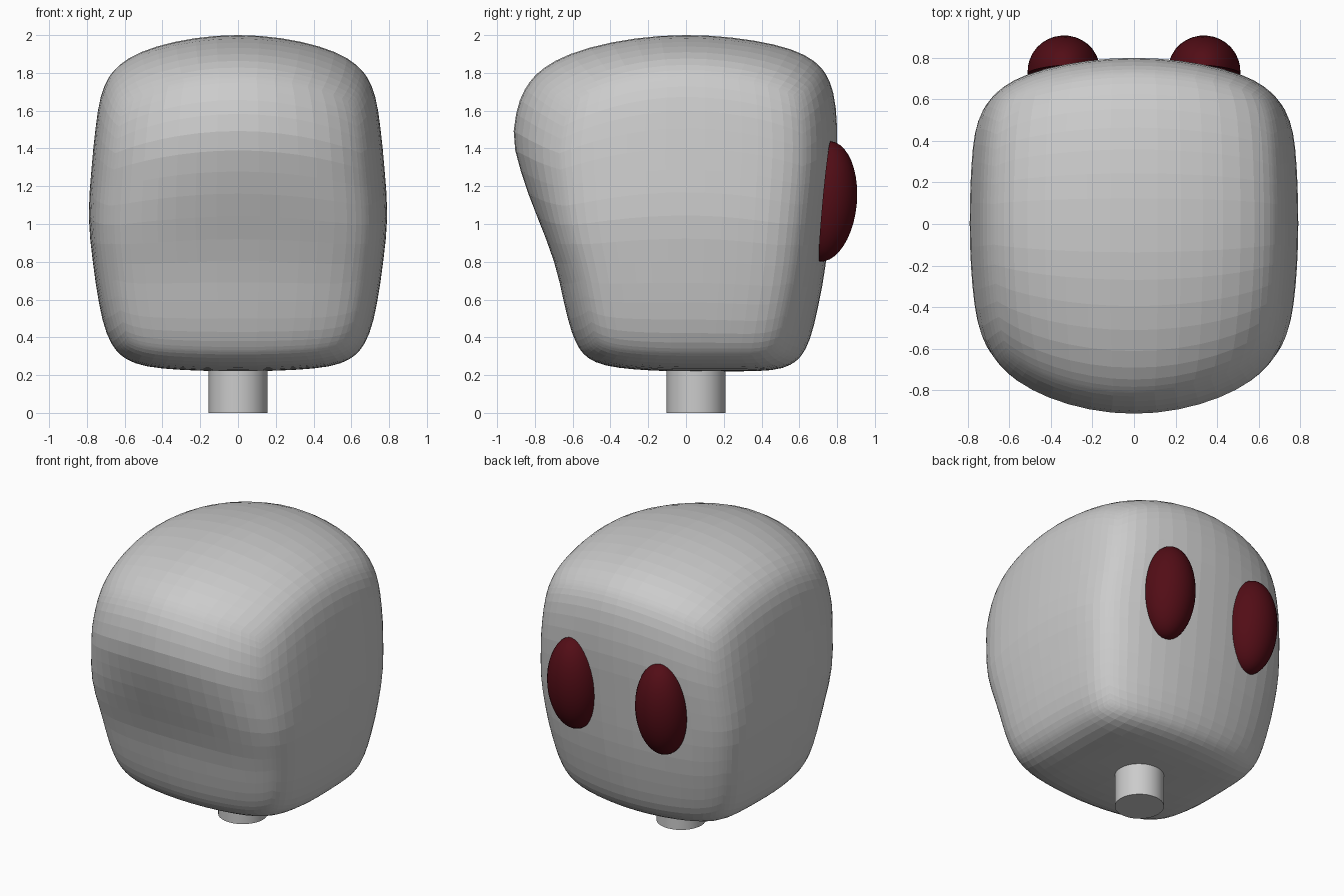
import bpy, bmesh, math
from mathutils import Matrix

if "Cube" in bpy.data.objects:
    bpy.data.objects.remove(bpy.data.objects["Cube"])


def curve(pts, z):
    # smooth interpolation through (height, value) points
    n = len(pts)
    z = min(max(z, pts[0][0]), pts[-1][0])
    i = next(k for k in range(n - 1) if z <= pts[k + 1][0] + 1e-9)

    def slope(k):
        a, b = pts[max(k - 1, 0)], pts[min(k + 1, n - 1)]
        return (b[1] - a[1]) / (b[0] - a[0])
    h = pts[i + 1][0] - pts[i][0]
    t = (z - pts[i][0]) / h
    return ((2*t**3 - 3*t**2 + 1) * pts[i][1] + (t**3 - 2*t**2 + t) * h * slope(i)
            + (3*t**2 - 2*t**3) * pts[i + 1][1] + (t**3 - t**2) * h * slope(i + 1))


WIDTH = [(.22, .68), (.5, .725), (.8, .765), (1.1, .79), (1.4, .775), (1.7, .75), (2, .73)]
FRONT = [(.22, .60), (.35, .61), (.6, .65), (.8, .69), (1.0, .75), (1.25, .835),
         (1.55, .91), (1.75, .905), (2, .87)]
BACK = [(.22, .64), (.5, .685), (.8, .735), (1.2, .775), (1.55, .80), (2, .79)]
BULGE = [(.22, .09), (.6, .09), (1.0, .11), (1.5, .21), (2, .23)]
POWER = 8


def shape(co):
    # rounded cube, then fitted to the profiles
    p = [math.sin(c * math.pi / 2) for c in co]
    norm = sum(abs(c) ** POWER for c in p) ** (1 / POWER)
    u, v, w = (c / norm for c in p)
    z = 1.11 + .89 * w
    x = u * curve(WIDTH, z) * (1 - (.08 if v < 0 else .05) * v * v)
    if v < 0:
        y = v * (curve(FRONT, z) - curve(BULGE, z) * u * u)
    else:
        y = v * (curve(BACK, z) - .15 * u * u)
    t = (w + 1) / 2
    z -= t * (.17 * u * u + (.19 if v < 0 else .14) * v * v)
    z += (1 - t) * (.04 * u * u + (.05 * v * v if v < 0 else 0))
    return x, y, z


def finish(bm, name):
    bmesh.ops.recalc_face_normals(bm, faces=bm.faces)
    me = bpy.data.meshes.new(name)
    bm.to_mesh(me)
    bm.free()
    ob = bpy.data.objects.new(name, me)
    bpy.context.collection.objects.link(ob)
    return ob


# head: gridded cube reshaped
bm = bmesh.new()
bmesh.ops.create_cube(bm, size=2)
bmesh.ops.subdivide_edges(bm, edges=bm.edges[:], cuts=19, use_grid_fill=True)
for vert in bm.verts:
    vert.co = shape(vert.co)
finish(bm, "head")

# neck peg
bpy.ops.mesh.primitive_cylinder_add(vertices=32, radius=.155, depth=.3, location=(0, .053, .15))
bpy.context.object.name = "neck_peg"
bpy.ops.object.shade_smooth_by_angle()

# eyes: tilted half ellipsoids on the back
red = bpy.data.materials.new("dark_red")
red.diffuse_color = (.085, .004, .008, 1)
red.use_nodes = True
red.node_tree.nodes["Principled BSDF"].inputs["Base Color"].default_value = red.diffuse_color
for side, label in ((-1, "left"), (1, "right")):
    bm = bmesh.new()
    bmesh.ops.create_uvsphere(bm, u_segments=32, v_segments=20, radius=1)
    bmesh.ops.bisect_plane(bm, geom=bm.verts[:] + bm.edges[:] + bm.faces[:], dist=1e-4,
                           plane_co=(0, 0, 0), plane_no=(0, -1, 0), clear_outer=True)
    bmesh.ops.holes_fill(bm, edges=[e for e in bm.edges if e.is_boundary], sides=0)
    bm.transform(Matrix.Translation((side * .325, .735, 1.12))
                 @ Matrix.Rotation(math.radians(-5.3), 4, 'X')
                 @ Matrix.Rotation(math.radians(-4 * side), 4, 'Z')
                 @ Matrix.Diagonal((.175, .17, .32, 1)))
    bm.transform(Matrix.Translation((side * .012, 0, 0)))
    ob = finish(bm, label + "_eye")
    ob.data.materials.append(red)
    bpy.ops.object.select_all(action='DESELECT')
    ob.select_set(True)
    bpy.context.view_layer.objects.active = ob
    bpy.ops.object.shade_smooth_by_angle()
